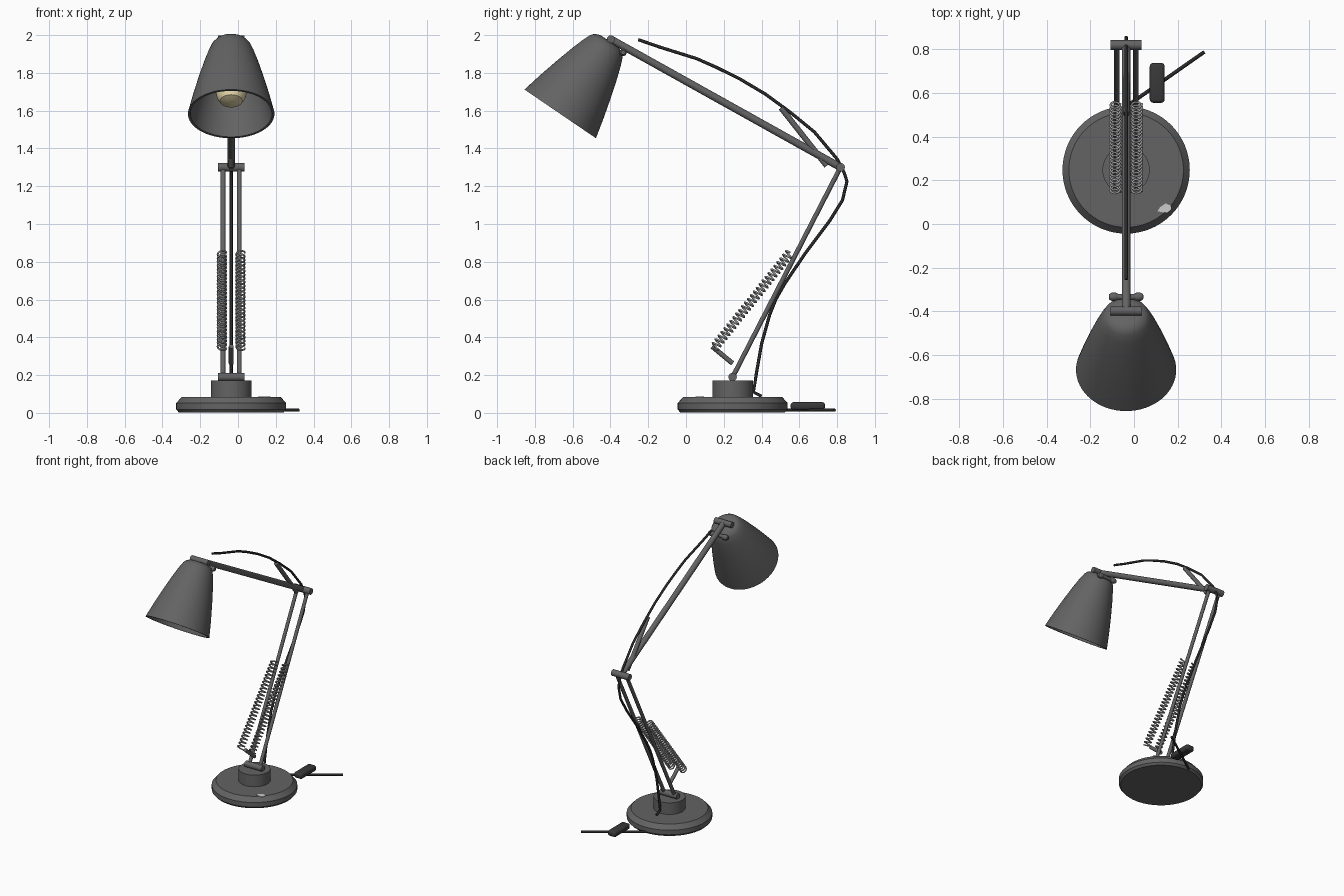
import bpy, bmesh, math
from mathutils import Vector

if "Cube" in bpy.data.objects:
    bpy.data.objects.remove(bpy.data.objects["Cube"])

CX, CY = -0.036, 0.247          # lamp's centre plane and base centre


def material(name, r, g, b):
    m = bpy.data.materials.new(name)
    m.diffuse_color = (r, g, b, 1)
    m.use_nodes = True
    m.node_tree.nodes["Principled BSDF"].inputs["Base Color"].default_value = m.diffuse_color
    return m


GREY = material("graphite_grey", 0.125, 0.125, 0.125)
STEEL = material("spring_steel", 0.36, 0.36, 0.36)
BLACK = material("cable_black", 0.022, 0.022, 0.022)
DARK = material("switch_dark_grey", 0.04, 0.04, 0.04)
CREAM = material("bulb_cream", 0.85, 0.74, 0.44)
PALE = material("pale_grey", 0.6, 0.6, 0.6)


def finish(bm, name, mat, angle=35):
    bmesh.ops.recalc_face_normals(bm, faces=bm.faces)
    me = bpy.data.meshes.new(name)
    bm.to_mesh(me)
    bm.free()
    ob = bpy.data.objects.new(name, me)
    bpy.context.collection.objects.link(ob)
    me.materials.append(mat)
    bpy.ops.object.select_all(action='DESELECT')
    ob.select_set(True)
    bpy.context.view_layer.objects.active = ob
    bpy.ops.object.shade_smooth_by_angle(angle=math.radians(angle))
    return ob


def lathe(name, profile, mat, origin=(0, 0, 0), axis=(0, 0, 1), steps=48, angle=35):
    """Spin (radius, height) points about an axis through origin."""
    bm = bmesh.new()
    vs = [bm.verts.new((r, 0, h)) for r, h in profile]
    es = [bm.edges.new(p) for p in zip(vs, vs[1:])]
    bmesh.ops.spin(bm, geom=vs + es, cent=(0, 0, 0), axis=(0, 0, 1),
                   angle=math.tau, steps=steps, use_duplicate=False)
    bmesh.ops.remove_doubles(bm, verts=bm.verts, dist=1e-5)
    rot = Vector(axis).to_track_quat('Z', 'Y')
    for v in bm.verts:
        v.co = rot @ v.co + Vector(origin)
    return finish(bm, name, mat, angle)


def rod(name, a, b, r, mat=GREY, steps=20):
    a, b = Vector(a), Vector(b)
    n = (b - a).length
    return lathe(name, [(0, 0), (r, 0), (r, n), (0, n)], mat, a, b - a, steps)


def cross_pin(name, y, z, r, half=0.071):
    return rod(name, (CX - half, y, z), (CX + half, y, z), r, steps=24)


def tube(name, pts, r, mat):
    """Round tube along a path."""
    cu = bpy.data.curves.new(name, 'CURVE')
    cu.dimensions = '3D'
    cu.bevel_depth, cu.bevel_resolution, cu.use_fill_caps = r, 2, True
    sp = cu.splines.new('POLY')
    sp.points.add(len(pts) - 1)
    for p, co in zip(sp.points, pts):
        p.co = (*co, 1)
    ob = bpy.data.objects.new(name, cu)
    bpy.context.collection.objects.link(ob)
    cu.materials.append(mat)
    bpy.ops.object.select_all(action='DESELECT')
    ob.select_set(True)
    bpy.context.view_layer.objects.active = ob
    bpy.ops.object.convert(target='MESH')
    bpy.ops.object.shade_smooth_by_angle(angle=math.radians(50))
    return ob


# Round weighted base with hub
lathe("base", [(0, 0.003), (0.278, 0.003), (0.291, 0.018), (0.291, 0.052),
               (0.267, 0.079), (0.262, 0.085), (0, 0.085)],
      GREY, (CX, CY, 0), steps=64, angle=20)
lathe("base_hub", [(0, 0.08), (0.108, 0.08), (0.108, 0.172), (0, 0.172)], GREY, (CX, CY, 0))

# Small pale plate on the base
bm = bmesh.new()
ring = [(-0.033, -0.014), (0.012, -0.022), (0.033, -0.004), (0.028, 0.012),
        (0.005, 0.022), (-0.02, 0.006)]
face = bm.faces.new([bm.verts.new((0.14 + x, 0.072 + y, 0.083)) for x, y in ring])
ext = bmesh.ops.extrude_face_region(bm, geom=[face])["geom"]
bmesh.ops.translate(bm, vec=(0, 0, 0.0038),
                    verts=[g for g in ext if isinstance(g, bmesh.types.BMVert)])
finish(bm, "base_plate", PALE)

# Pivots
FOOT, ELBOW, HEAD = (CY, 0.19), (0.818, 1.3), (-0.398, 1.978)
cross_pin("foot_pivot", *FOOT, 0.022)
cross_pin("elbow_pivot", *ELBOW, 0.023)
cross_pin("head_pivot", *HEAD, 0.021)

# Twin lower rods with their springs
for side, tag in ((-1, "left"), (1, "right")):
    x = CX + side * 0.043
    rod("lower_arm_" + tag, (x, *FOOT), (x, *ELBOW), 0.0125)
    a, b = Vector((CX + side * 0.049, 0.147, 0.342)), Vector((CX + side * 0.049, 0.551, 0.848))
    d = (b - a).normalized()
    u = Vector((1, 0, 0))
    w = d.cross(u)
    turns, seg = 26, 12
    coil = []
    for i in range(turns * seg + 1):
        t = i / seg * math.tau
        coil.append(a.lerp(b, i / (turns * seg)) + 0.023 * (math.cos(t) * u + math.sin(t) * w))
    tube("spring_" + tag, coil, 0.005, STEEL)

# Lower spring bracket
rod("spring_bracket", (CX, 0.138, 0.352), (CX, 0.247, 0.262), 0.013)

# Upper arm and its tension bar
rod("upper_arm", (CX, *ELBOW), (CX, *HEAD), 0.02)
rod("tension_bar", (CX, 0.503, 1.615), (CX, 0.745, 1.308), 0.015)

# Shade: a hollow bell around a tilted axis
AXIS = Vector((0, 0.563, 0.826))
MOUTH = Vector((CX, -0.666, 1.583))
outer = [(0.229, 0), (0.203, 0.11), (0.174, 0.22), (0.145, 0.32), (0.122, 0.39),
         (0.105, 0.432), (0.088, 0.453), (0.06, 0.464), (0, 0.466)]
inner = [(0, 0.452), (0.07, 0.443), (0.11, 0.385), (0.162, 0.22), (0.192, 0.11),
         (0.216, 0), (0.229, 0)]
lathe("shade", outer + inner, GREY, MOUTH, AXIS, 64)

# Bulb
lathe("bulb", [(0, 0.07), (0.03, 0.072), (0.06, 0.082), (0.074, 0.105), (0.086, 0.15),
               (0.084, 0.19), (0.06, 0.27), (0.045, 0.32), (0.045, 0.45), (0, 0.45)],
      CREAM, MOUTH, AXIS, 24)

# Tilt screw behind the shade with a knob on each end
cross_pin("tilt_screw", -0.333, 1.91, 0.013, 0.07)
for side, tag in ((-1, "left"), (1, "right")):
    x = CX + side * 0.036
    lathe("tilt_knob_" + tag, [(0, 0), (0.013, 0), (0.019, 0.01), (0.019, 0.03),
                               (0.012, 0.042), (0, 0.043)],
          GREY, (x, -0.333, 1.908), (side, 0, 0), 16)

# Power cable bowing over the arms down to the base
path = [(-0.253, 1.976), (-0.14, 1.937), (0.058, 1.875), (0.164, 1.828), (0.285, 1.768),
        (0.42, 1.688), (0.55, 1.593), (0.68, 1.487), (0.80, 1.344), (0.838, 1.27),
        (0.852, 1.225), (0.828, 1.125), (0.76, 1.016), (0.628, 0.84), (0.522, 0.683),
        (0.475, 0.6), (0.443, 0.52), (0.4, 0.365), (0.372, 0.206), (0.358, 0.11),
        (0.4, 0.088)]
tube("arm_cable", [(CX, y, z) for y, z in path], 0.0085, BLACK)

# Floor cable and inline switch
tube("floor_cable", [(-0.06, 0.52, 0.015), (0.322, 0.787, 0.015)], 0.0085, BLACK)
bm = bmesh.new()
bmesh.ops.create_cube(bm, size=1)
for v in bm.verts:
    v.co = Vector((v.co.x * 0.068, v.co.y * 0.182, v.co.z * 0.042)) + Vector((0.106, 0.645, 0.036))
bmesh.ops.bevel(bm, geom=bm.edges[:], offset=0.015, segments=3, profile=0.5, affect='EDGES')
finish(bm, "cable_switch", DARK)
